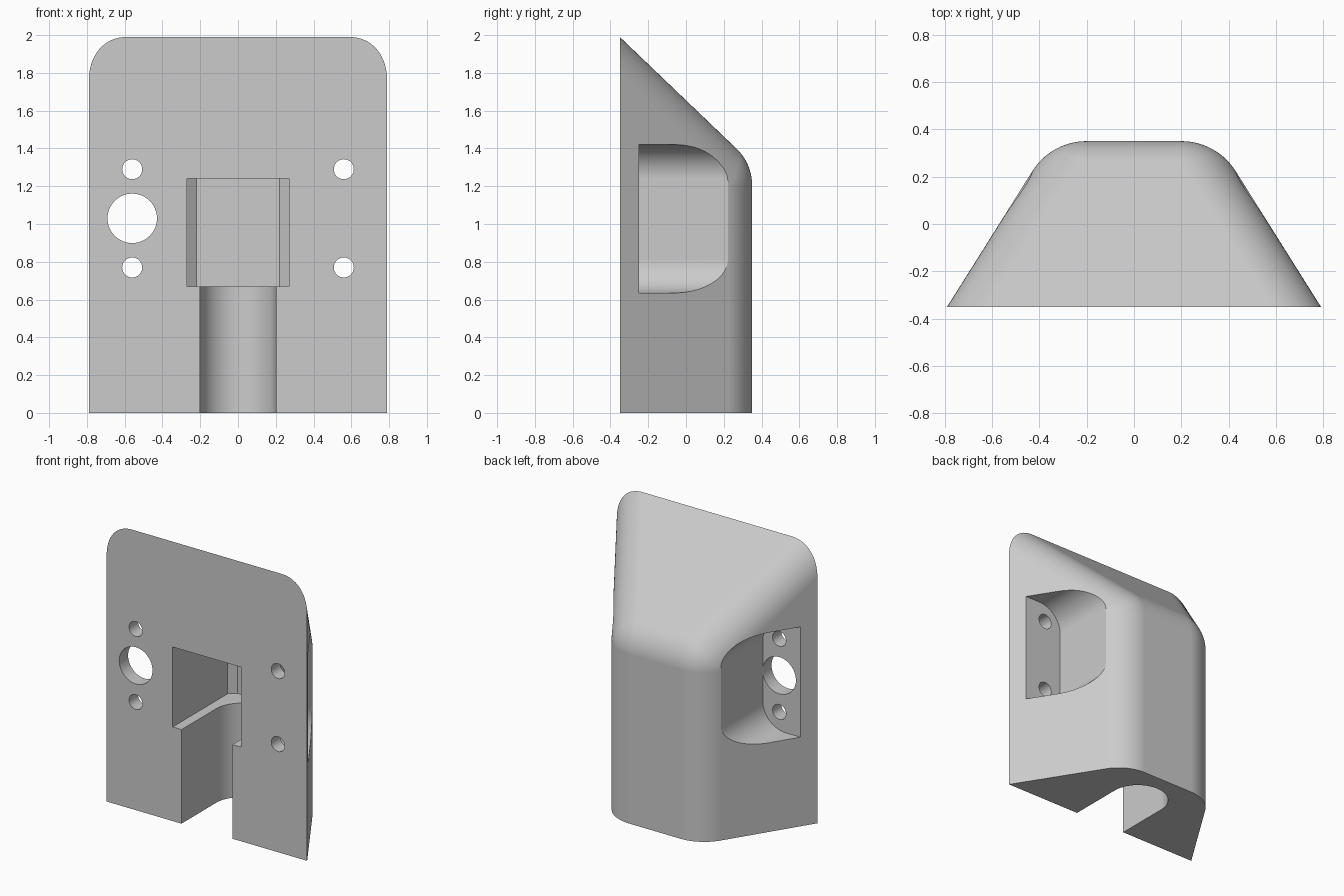
import bpy, bmesh, math
from mathutils import Vector, Matrix

if "Cube" in bpy.data.objects:
    bpy.data.objects.remove(bpy.data.objects["Cube"])

R = 0.27          # radius of the rounded outer edges
N = 16            # steps per rounded edge

grey = bpy.data.materials.new("light grey")
grey.diffuse_color = (0.6, 0.6, 0.6, 1)
grey.use_nodes = True
grey.node_tree.nodes["Principled BSDF"].inputs["Base Color"].default_value = grey.diffuse_color


def make_object(name, bm):
    bmesh.ops.recalc_face_normals(bm, faces=bm.faces[:])
    mesh = bpy.data.meshes.new(name)
    bm.to_mesh(mesh)
    bm.free()
    mesh.materials.append(grey)
    ob = bpy.data.objects.new(name, mesh)
    bpy.context.collection.objects.link(ob)
    return ob


def prism(name, pts, axis, lo, hi):
    """Extrude a profile: axis 'z' takes (x, y) points, axis 'y' takes (x, z)."""
    place = (lambda p, h: (p[0], p[1], h)) if axis == 'z' else (lambda p, h: (p[0], h, p[1]))
    bm = bmesh.new()
    face = bm.faces.new([bm.verts.new(place(p, lo)) for p in pts])
    new = bmesh.ops.extrude_face_region(bm, geom=[face])["geom"]
    shift = Vector(place((0, 0), hi - lo))
    bmesh.ops.translate(bm, vec=shift, verts=[g for g in new if isinstance(g, bmesh.types.BMVert)])
    return make_object(name, bm)


def arc(cx, cy, r, a0, a1, n=24):
    return [(cx + r * math.cos(math.radians(a0 + (a1 - a0) * i / n)),
             cy + r * math.sin(math.radians(a0 + (a1 - a0) * i / n))) for i in range(n + 1)]


def rect(x0, x1, y0, y1):
    return [(x0, y0), (x1, y0), (x1, y1), (x0, y1)]


def cut(ob, cutter):
    cutter.hide_render = True
    mod = ob.modifiers.new("cut", 'BOOLEAN')
    mod.operation, mod.solver, mod.object = 'DIFFERENCE', 'EXACT', cutter
    bpy.context.view_layer.objects.active = ob
    bpy.ops.object.modifier_apply(modifier=mod.name)
    bpy.data.objects.remove(cutter, do_unlink=True)


# Housing: planes moved inward by R, then rounded out again with arcs and a hull
back = Vector((0, 1, 0))
slope = Vector((0, 0.67, 0.70)).normalized()
on_back, on_side = Vector((0, 0.35, 1.32)), Vector((0.79, -0.35, 0))
points = []
for s in (-1, 1):
    side = Vector((s * 0.70, 0.44, 0)).normalized()
    anchor = Vector((s * on_side.x, on_side.y, 0))
    centre = Matrix((back, slope, side)).inverted() @ Vector(
        (back.dot(on_back) - R, slope.dot(on_back) - R, side.dot(anchor) - R))
    # rounded corner
    for i in range(N + 1):
        for j in range(N + 1 - i):
            k = N - i - j
            points.append(centre + R * (back * i + slope * j + side * k).normalized())
    # rounded edges running down and forward, past the final cut planes
    down = Vector((centre.x, centre.y, -0.6))
    run = slope.cross(side)
    run *= (-0.8 - centre.y) / run.y
    for i in range(N + 1):
        t = i / N
        points.append(down + R * back.lerp(side, t).normalized())
        points.append(centre + run + R * slope.lerp(side, t).normalized())
    along = Vector((-side.y, side.x, 0))
    points.append(anchor + along * ((-0.9 - anchor.y) / along.y) + Vector((0, 0, -0.6)))

bm = bmesh.new()
for p in points:
    bm.verts.new(p)
bmesh.ops.remove_doubles(bm, verts=bm.verts[:], dist=1e-5)
hull = bmesh.ops.convex_hull(bm, input=bm.verts[:])
junk = {g for g in hull["geom_interior"] + hull["geom_unused"] if isinstance(g, bmesh.types.BMVert)}
bmesh.ops.delete(bm, geom=list(junk), context='VERTS')
bmesh.ops.dissolve_limit(bm, angle_limit=math.radians(0.2), verts=bm.verts[:], edges=bm.edges[:])
housing = make_object("housing", bm)

# Flat front and bottom
cut(housing, prism("front_trim", rect(-4, 4, -3, -0.35), 'z', -3, 5))
cut(housing, prism("bottom_trim", rect(-4, 4, -3, 3), 'z', -3, 0))

# Central chamber with chamfered back corners, and the round-ended slot below it
chamber = [(-0.27, -0.5), (0.27, -0.5), (0.27, 0.27), (0.22, 0.31), (-0.22, 0.31), (-0.27, 0.27)]
cut(housing, prism("chamber", chamber, 'z', 0.67, 1.24))
slot = [(-0.2, -0.5), (0.2, -0.5)] + arc(0, 0.04, 0.2, 0, 180, 32)
cut(housing, prism("slot", slot, 'z', -0.2, 0.8))

# Side pockets with rounded inner corners, and their screw holes
for s in (-1, 1):
    profile = ([(1.2, 0.635), (1.2, 1.42)] + arc(0.61, 1.24, 0.18, 90, 180)
               + arc(0.61, 0.815, 0.18, 180, 270))
    cut(housing, prism("side_pocket", [(s * x, z) for x, z in profile], 'y', -0.25, 0.8))
    for z in (0.77, 1.29):
        cut(housing, prism("screw_hole", arc(s * 0.56, z, 0.053, 0, 360, 32)[:-1], 'y', -0.5, -0.2))

# Large cable hole on one side
cut(housing, prism("cable_hole", arc(-0.56, 1.03, 0.131, 0, 360, 48)[:-1], 'y', -0.5, -0.2))

# Smooth shading with crisp edges
bpy.ops.object.select_all(action='DESELECT')
housing.select_set(True)
bpy.context.view_layer.objects.active = housing
bpy.ops.object.shade_smooth_by_angle(angle=math.radians(30))
normals = housing.modifiers.new("even_normals", 'WEIGHTED_NORMAL')
normals.keep_sharp = True
